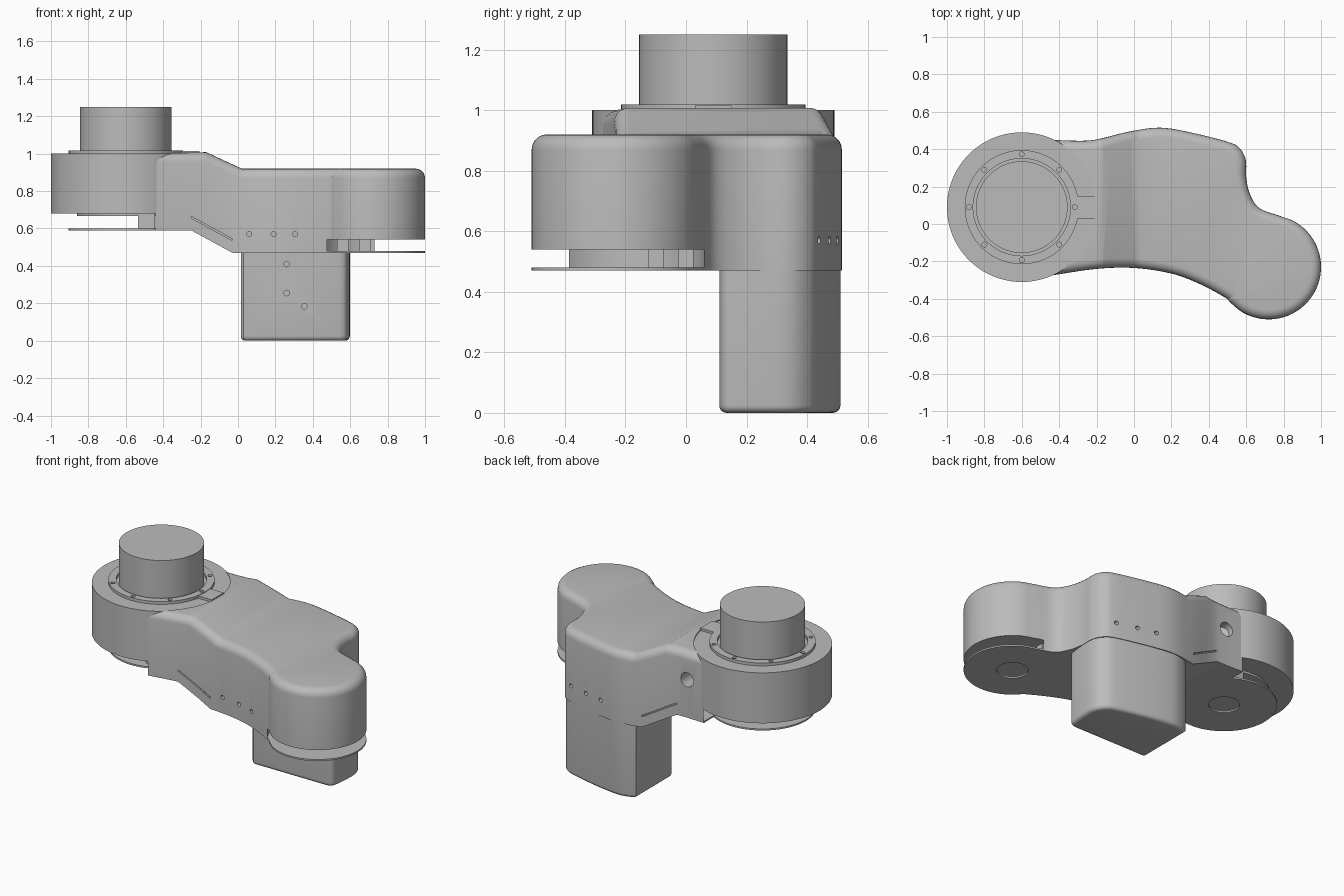
import bpy, bmesh, math
from mathutils import Vector

if "Cube" in bpy.data.objects:
    bpy.data.objects.remove(bpy.data.objects["Cube"])

GREY = (0.5, 0.5, 0.5, 1)
grey = bpy.data.materials.new("plain_grey")
grey.use_nodes = True
grey.diffuse_color = GREY
grey.node_tree.nodes["Principled BSDF"].inputs["Base Color"].default_value = GREY

HEAD = (-0.6, 0.09)     # centre of the large drum
TAIL = (0.72, -0.23)    # centre of the small drum
ROUND = 96


def add_object(name, bm):
    bmesh.ops.recalc_face_normals(bm, faces=bm.faces[:])
    mesh = bpy.data.meshes.new(name)
    bm.to_mesh(mesh)
    bm.free()
    ob = bpy.data.objects.new(name, mesh)
    bpy.context.collection.objects.link(ob)
    mesh.materials.append(grey)
    return ob


def cylinder(name, centre, r, z0, z1, sides=ROUND):
    bm = bmesh.new()
    bmesh.ops.create_cone(bm, cap_ends=True, segments=sides, radius1=r, radius2=r, depth=z1 - z0)
    bmesh.ops.translate(bm, verts=bm.verts[:], vec=(*centre, (z0 + z1) / 2))
    return add_object(name, bm)


def side_pin(x, y, z, r, depth, turn=0):
    """Cylinder lying along y, used to drill side holes."""
    ob = cylinder("drill", (0, 0), r, -depth, depth, 24)
    ob.location = (x, y, z)
    ob.rotation_euler = (math.pi / 2, 0, turn)
    return ob


def box(name, centre, size, rotation=(0, 0, 0)):
    bm = bmesh.new()
    bmesh.ops.create_cube(bm, size=1)
    bmesh.ops.scale(bm, verts=bm.verts[:], vec=size)
    ob = add_object(name, bm)
    ob.location, ob.rotation_euler = centre, rotation
    return ob


def cut(ob, *cutters):
    for c in cutters:
        c.hide_render = True
        mod = ob.modifiers.new("cut", 'BOOLEAN')
        mod.operation, mod.solver, mod.object = 'DIFFERENCE', 'EXACT', c
        bpy.context.view_layer.update()
        with bpy.context.temp_override(object=ob, active_object=ob, selected_objects=[ob]):
            bpy.ops.object.modifier_apply(modifier=mod.name)
        bpy.data.objects.remove(c)


def smooth_path(pts, steps=5):
    """Catmull-Rom curve through the points."""
    p = [Vector(q) for q in [pts[0]] + pts + [pts[-1]]]
    out = []
    for a, b, c, d in zip(p, p[1:], p[2:], p[3:]):
        for i in range(steps):
            t = i / steps
            out.append(0.5 * (2 * b + (c - a) * t + (2 * a - 5 * b + 4 * c - d) * t ** 2
                              + (3 * b - a - 3 * c + d) * t ** 3))
    return out + [p[-1]]


def height(line, x):
    for (x0, z0), (x1, z1) in zip(line, line[1:]):
        if x <= x1:
            return z0 + (z1 - z0) * (x - x0) / (x1 - x0)
    return line[-1][1]


def prism(name, outline, low, high, rim, round_top):
    """Plan outline between two height lines, with one rounded rim."""
    bm = bmesh.new()
    bm.faces.new([bm.verts.new((p[0], p[1], 0)) for p in outline])
    for x, _ in low[1:-1] + high[1:-1]:
        bmesh.ops.bisect_plane(bm, geom=bm.verts[:] + bm.edges[:] + bm.faces[:],
                               plane_co=(x, 0, 0), plane_no=(1, 0, 0))
    lower, border = bm.verts[:], [e for e in bm.edges if e.is_boundary]
    dup = bmesh.ops.duplicate(bm, geom=bm.verts[:] + bm.edges[:] + bm.faces[:])
    twin = {v: dup["vert_map"][v] for v in lower}
    top_edges = []
    for e in border:
        a, b = e.verts
        bm.faces.new((a, b, twin[b], twin[a]))
        top_edges.append(bm.edges.get((twin[a], twin[b])))
    for v in lower:
        x = v.co.x
        v.co.z, twin[v].co.z = height(low, x), height(high, x)
    bmesh.ops.recalc_face_normals(bm, faces=bm.faces[:])
    bmesh.ops.bevel(bm, geom=top_edges if round_top else border, offset=rim,
                    offset_type='OFFSET', segments=5, profile=0.5,
                    affect='EDGES', clamp_overlap=False)
    return add_object(name, bm)


# Curved arm body
back = [(-0.44, 0.45), (-0.3, 0.445), (-0.2, 0.452), (-0.02, 0.495), (0.14, 0.515),
        (0.3, 0.49), (0.5, 0.44), (0.565, 0.405), (0.598, 0.34), (0.6, 0.25),
        (0.62, 0.16), (0.67, 0.085)]
arc = [(TAIL[0] + 0.28 * math.cos(math.radians(a)), TAIL[1] + 0.28 * math.sin(math.radians(a)))
       for a in range(78, -141, -18)]
front = [(0.49, -0.395), (0.35, -0.32), (0.2, -0.265), (0.0, -0.235), (-0.2, -0.24), (-0.44, -0.275)]
body = prism("arm_body", smooth_path(back + arc + front),
             [(-0.5, 0.59), (-0.25, 0.59), (-0.03, 0.47), (1.1, 0.47)],
             [(-0.5, 1.0), (-0.17, 1.008), (0.02, 0.92), (1.1, 0.92)], 0.05, True)

# Drum seat, tail gap and tail access hole
cut(body, cylinder("head_seat", HEAD, 0.395, 0.6, 1.3),
    cylinder("tail_gap", TAIL, 0.29, 0.48, 0.54),
    cylinder("tail_access", TAIL, 0.09, 0.4, 0.5, 48))

# Screw holes, cable hole and cover seams in the side walls
for x, y in ((0.06, -0.24), (0.19, -0.262), (0.305, -0.3)):
    cut(body, side_pin(x, y, 0.57, 0.013, 0.03))
for x, y in ((0.5, 0.44), (0.37, 0.475), (0.25, 0.5)):
    cut(body, side_pin(x, y, 0.57, 0.013, 0.03))
cut(body, side_pin(-0.32, 0.45, 0.83, 0.045, 0.15))
for y, turn in ((-0.24, 0), (0.47, 0.2)):
    cut(body, box("seam", (-0.14, y, 0.6), (0.25, 0.03, 0.008), (0, 0.5, turn)))

# Handle block under the arm
grip = smooth_path([(0.015, 0.48), (0.06, 0.5), (0.14, 0.51), (0.3, 0.485), (0.5, 0.435),
                    (0.56, 0.4), (0.594, 0.34), (0.596, 0.25), (0.585, 0.15),
                    (0.57, 0.12), (0.54, 0.11)], 4)
grip += [Vector((0.03, 0.11)), Vector((0.015, 0.125))]
handle = prism("handle", grip, [(-1, 0), (1, 0)], [(-1, 0.5), (1, 0.5)], 0.025, False)
for x, z in ((0.26, 0.41), (0.26, 0.255), (0.355, 0.185)):
    cut(handle, side_pin(x, 0.11, z, 0.015, 0.03))

# Large drum with motor
cylinder("head_drum", HEAD, 0.4, 0.68, 1.0)
cylinder("motor_can", HEAD, 0.245, 0.99, 1.25)
cylinder("drum_lower_flange", HEAD, 0.26, 0.667, 0.69)

# Screwed ring with cable tab
ring = cylinder("motor_ring", HEAD, 0.305, 0.99, 1.018)
cut(ring, cylinder("bore", HEAD, 0.26, 0.9, 1.1))
for i in range(8):
    a = i * math.pi / 4
    spot = (HEAD[0] + 0.283 * math.cos(a), HEAD[1] + 0.283 * math.sin(a))
    cut(ring, cylinder("screw_hole", spot, 0.013, 0.9, 1.1, 20))
box("cable_tab", (-0.255, 0.09, 1.005), (0.1, 0.12, 0.02))

# Thin plate below the large drum
plate = cylinder("head_bottom_plate", HEAD, 0.305, 0.59, 0.6)
cut(plate, cylinder("bore", HEAD, 0.09, 0.5, 0.7, 48))

# Spacers inside the two gaps
for i, y in enumerate((-0.14, 0.32)):
    box(f"head_spacer_{i + 1}", (-0.49, y, 0.64), (0.09, 0.04, 0.09))
for i, (x, y) in enumerate(((0.56, -0.1), (0.68, 0.0))):
    box(f"tail_spacer_{i + 1}", (x, y, 0.51), (0.06, 0.05, 0.07))

# Smooth curved walls, keep edges crisp
for ob in bpy.context.view_layer.objects:
    ob.select_set(ob.type == 'MESH' and grey.name in ob.data.materials)
bpy.context.view_layer.objects.active = body
bpy.ops.object.shade_smooth_by_angle(angle=math.radians(30))
